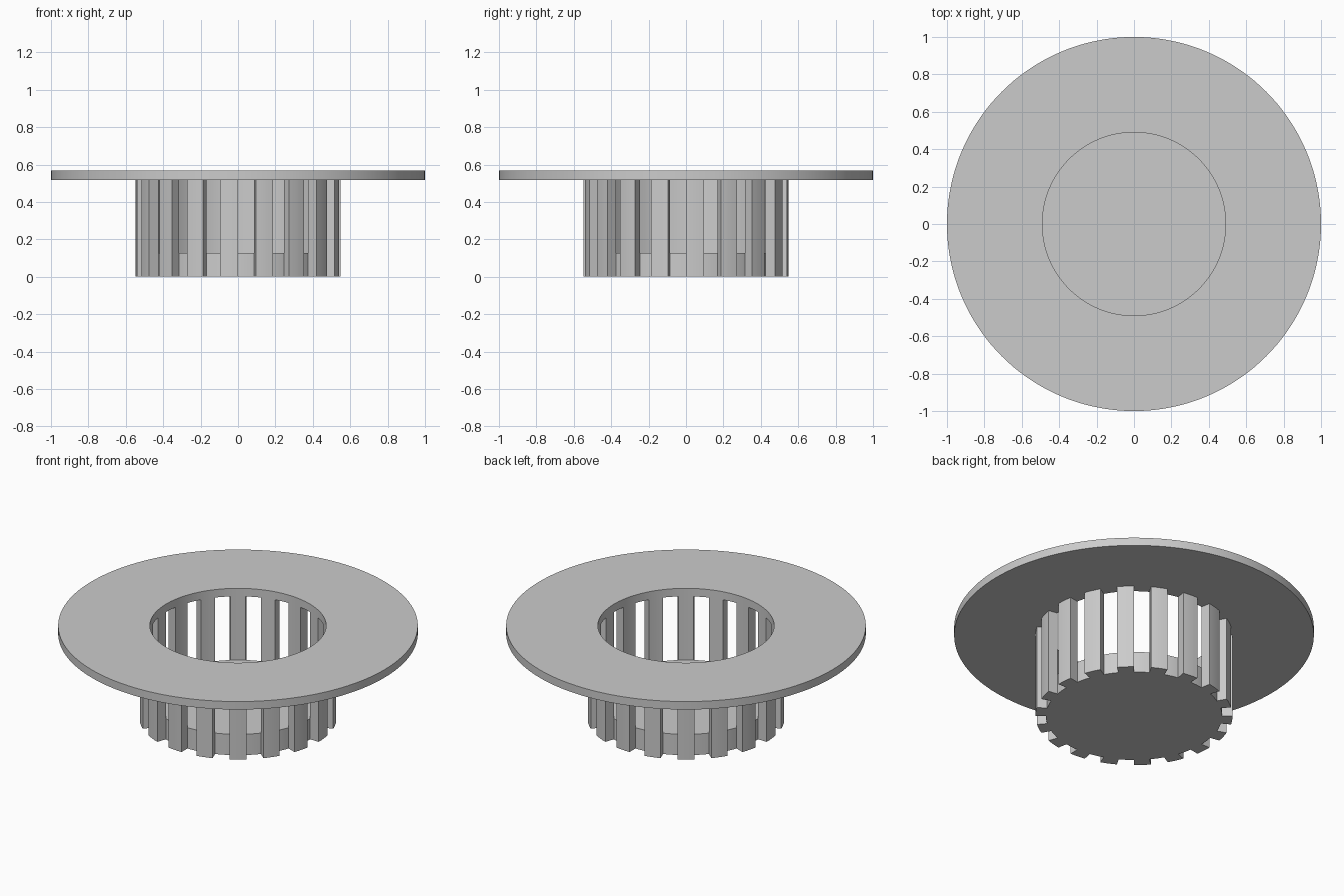
import bpy, bmesh
from math import radians

if "Cube" in bpy.data.objects:
    bpy.data.objects.remove(bpy.data.objects["Cube"])

HOLE_R, CAGE_R, FLANGE_R = 0.49, 0.548, 1.0
BASE_TOP, FLANGE_BOTTOM, TOP = 0.128, 0.518, 0.567
BARS = 18
STEP = 2.5  # degrees per facet

grey = bpy.data.materials.new("plain grey")
grey.use_nodes = True
colour = (0.6, 0.6, 0.6, 1)
grey.diffuse_color = colour
grey.node_tree.nodes["Principled BSDF"].inputs["Base Color"].default_value = colour


def sweep(name, r0, r1, z0, z1, angle):
    """Spin a rectangular section about the z axis, from +x."""
    bm = bmesh.new()
    verts = [bm.verts.new((r, 0, z))
             for r, z in ((r0, z0), (r1, z0), (r1, z1), (r0, z1))]
    edges = [bm.edges.new((verts[i - 1], verts[i])) for i in range(4)]
    bmesh.ops.spin(bm, geom=verts + edges, cent=(0, 0, 0), axis=(0, 0, 1),
                   angle=radians(angle), steps=round(angle / STEP))
    bmesh.ops.remove_doubles(bm, verts=bm.verts, dist=1e-4)
    bmesh.ops.holes_fill(bm, edges=bm.edges, sides=4)
    bmesh.ops.recalc_face_normals(bm, faces=bm.faces)
    return finish(name, bm)


def finish(name, bm):
    mesh = bpy.data.meshes.new(name)
    bm.to_mesh(mesh)
    bm.free()
    mesh.materials.append(grey)
    obj = bpy.data.objects.new(name, mesh)
    bpy.context.collection.objects.link(obj)
    bpy.ops.object.select_all(action='DESELECT')
    obj.select_set(True)
    bpy.context.view_layer.objects.active = obj
    bpy.ops.object.shade_smooth_by_angle(angle=radians(30))
    return obj


# Wide flat flange with the round opening
sweep("flange", HOLE_R, FLANGE_R, FLANGE_BOTTOM, TOP, 360)

# Solid round base plug
bm = bmesh.new()
bmesh.ops.create_cone(bm, cap_ends=True, segments=round(360 / STEP),
                      radius1=HOLE_R, radius2=HOLE_R, depth=BASE_TOP)
bmesh.ops.translate(bm, verts=bm.verts, vec=(0, 0, BASE_TOP / 2))
finish("base_plug", bm)

# Ring of upright bars, each as wide as the gap beside it
pitch = 360 / BARS
first = sweep("cage_bar", HOLE_R, CAGE_R, 0, FLANGE_BOTTOM, pitch / 2)
for i in range(1, BARS):
    bar = first.copy()
    bar.name = f"cage_bar_{i}"
    bar.rotation_euler.z = radians(pitch * i)
    bpy.context.collection.objects.link(bar)
